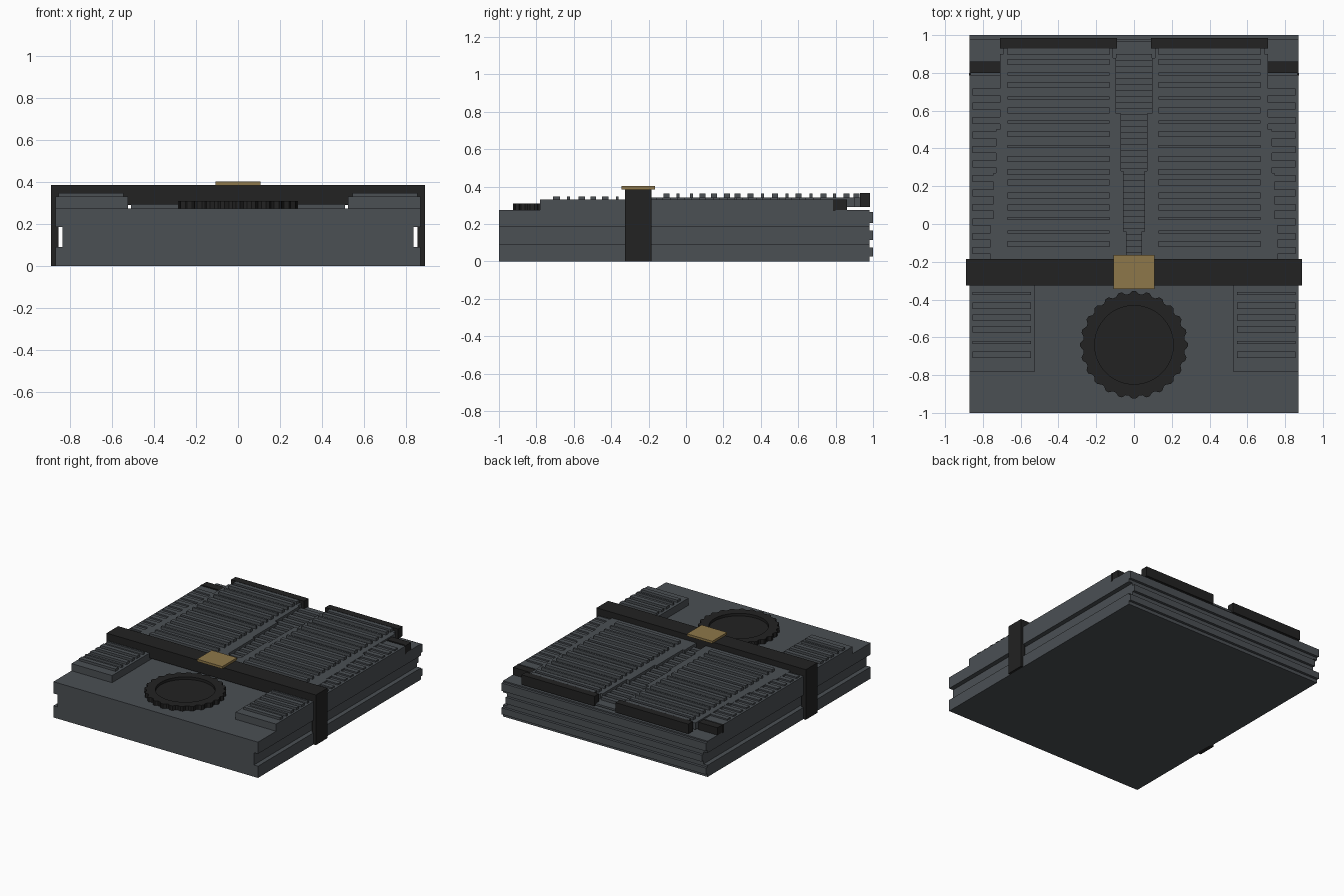
import bpy, math

if "Cube" in bpy.data.objects:
    bpy.data.objects.remove(bpy.data.objects["Cube"])


def material(name, rgb):
    m = bpy.data.materials.new(name)
    m.diffuse_color = (*rgb, 1)
    m.use_nodes = True
    m.node_tree.nodes["Principled BSDF"].inputs["Base Color"].default_value = m.diffuse_color
    return m


GREY = material("slate_grey", (0.070, 0.079, 0.088))
BLACK = material("soft_black", (0.016, 0.016, 0.016))
BRASS = material("brass", (0.27, 0.185, 0.067))


def mesh_object(name, verts, faces, mat):
    me = bpy.data.meshes.new(name)
    me.from_pydata(verts, [], faces)
    me.materials.append(mat)
    ob = bpy.data.objects.new(name, me)
    bpy.context.collection.objects.link(ob)
    return ob


def boxes(name, items, mat, mirror=False):
    """One object from boxes given as (x0, x1, y0, y1, z0, z1)."""
    verts, faces = [], []
    for x0, x1, y0, y1, z0, z1 in items:
        b = len(verts)
        verts += [(x, y, z) for z in (z0, z1) for x, y in ((x0, y0), (x1, y0), (x1, y1), (x0, y1))]
        faces += [[b + i for i in f] for f in ((3, 2, 1, 0), (4, 5, 6, 7), (0, 1, 5, 4),
                                               (1, 2, 6, 5), (2, 3, 7, 6), (3, 0, 4, 7))]
    ob = mesh_object(name, verts, faces, mat)
    if mirror:
        mod = ob.modifiers.new("mirror", 'MIRROR')
        mod.use_mirror_merge = False
    return ob


def extrude(name, outline, to3d, d0, d1, mat):
    """Prism from a counter-clockwise outline."""
    n = len(outline)
    verts = [to3d(u, v, d) for d in (d0, d1) for u, v in outline]
    faces = [list(range(n - 1, -1, -1)), list(range(n, 2 * n))]
    faces += [[i, (i + 1) % n, n + (i + 1) % n, n + i] for i in range(n)]
    return mesh_object(name, verts, faces, mat)


# Main body with a groove along each side
side = [(0.87, 0), (0.87, 0.09), (0.835, 0.09), (0.835, 0.185), (0.87, 0.185), (0.87, 0.275)]
profile = side + [(-x, z) for x, z in reversed(side)]
extrude("body", profile, lambda u, v, d: (u, -d, v), -0.98, 1.0, GREY)

# Ridges across the back
boxes("back_ridges", [(-w, w, 0.975, 1.0, z0, z1) for w, z0, z1 in
                      ((0.87, 0.025, 0.075), (0.835, 0.115, 0.165), (0.87, 0.205, 0.265))], GREY)

# Raised side pads, running from the front pads to the back corners
boxes("side_pads", [(0.525, 0.87, -0.78, 0.79, 0.27, 0.33)], GREY, True)
front_ribs = [(-0.71, -0.675), (-0.635, -0.62), (-0.575, -0.54),
              (-0.51, -0.48), (-0.45, -0.415), (-0.375, -0.36)]
boxes("front_pad_ribs", [(0.545, 0.855, a, b, 0.325, 0.348) for a, b in front_ribs], GREY, True)

# Support below the rear panels, also the floor of the centre channel
boxes("panel_support", [(-0.51, 0.51, -0.25, 0.85, 0.27, 0.292),
                        (-0.11, 0.11, -0.25, 0.97, 0.29, 0.305)], GREY)

# Rear panels, stepped along the channel and along the outer edge
inner = [(-0.25, 0.04), (-0.04, 0.04), (-0.04, 0.055), (0.28, 0.055), (0.28, 0.07),
         (0.585, 0.07), (0.585, 0.095), (0.88, 0.095), (0.88, 0.11), (0.935, 0.11)]
outer = [(0.935, 0.69), (0.9, 0.69), (0.9, 0.71), (0.5, 0.71), (0.5, 0.73), (0.27, 0.73),
         (0.27, 0.745), (0, 0.745), (0, 0.76), (-0.25, 0.76)]
outline = [(x, y) for y, x in reversed(inner + outer)]
panel = extrude("rear_panels", outline, lambda u, v, d: (u, v, d), 0.29, 0.342, GREY)
panel.modifiers.new("mirror", 'MIRROR').use_mirror_merge = False

# Alternating wide and narrow ribs on the rear panels
rib_mid = [-0.105, -0.043, 0.03, 0.087, 0.15, 0.22, 0.275, 0.345, 0.41,
           0.477, 0.54, 0.602, 0.667, 0.735, 0.793, 0.857, 0.912]
thin = {1, 2, 8, 10, 12, 14}
boxes("panel_ribs", [(0.13, 0.67, m - h, m + h, 0.335, 0.364) for m, h in
                     ((m, 0.008 if i in thin else 0.016) for i, m in enumerate(rib_mid))], GREY, True)

# Short ribs at the outer edges, level with the panels
boxes("edge_ribs", [(0.7, 0.855, y, y + 0.037, 0.325, 0.341) for y in
                    (-0.16 + 0.0765 * i for i in range(12))], GREY, True)

# Segmented spine in the centre channel
segments = []
for i in range(17):
    y = -0.15 + i * 0.0635
    w = 0.04 if y < -0.04 else 0.055 if y < 0.26 else 0.07 if y < 0.57 else 0.095
    segments.append((-w, w, y, y + 0.034, 0.3, 0.325))
boxes("spine", segments, GREY)

# Black bars at the rear edge and rear corners
boxes("rear_bars", [(0.09, 0.71, 0.93, 0.985, 0.29, 0.365)], BLACK, True)
boxes("corner_bars", [(0.705, 0.87, 0.80, 0.86, 0.27, 0.332),
                      (0.862, 0.873, 0.785, 0.80, 0.27, 0.332)], BLACK, True)

# Strap over the top and down both sides
arch = [(0.855, 0), (0.89, 0), (0.89, 0.385), (-0.89, 0.385),
        (-0.89, 0), (-0.855, 0), (-0.855, 0.292), (0.855, 0.292)]
extrude("strap", arch, lambda u, v, d: (u, -d, v), 0.185, 0.325, BLACK)
boxes("buckle", [(-0.108, 0.108, -0.345, -0.165, 0.384, 0.402)], BRASS)

# Toothed round dial with a sunken centre
N, CY = 96, -0.64


def ring(radius, z, tooth=0.0):
    pts = []
    for i in range(N):
        r = radius + (tooth if i % 4 in (0, 1) else 0)
        a = 2 * math.pi * (i - 0.5) / N
        pts.append((r * math.cos(a), CY + r * math.sin(a), z))
    return pts


levels = [ring(0.27, 0.27, 0.015), ring(0.27, 0.31, 0.015), ring(0.208, 0.31), ring(0.208, 0.29)]
faces = [[k * N + i, k * N + (i + 1) % N, (k + 1) * N + (i + 1) % N, (k + 1) * N + i]
         for k in range(3) for i in range(N)]
faces += [list(range(N - 1, -1, -1)), list(range(3 * N, 4 * N))]
mesh_object("dial", sum(levels, []), faces, BLACK)
